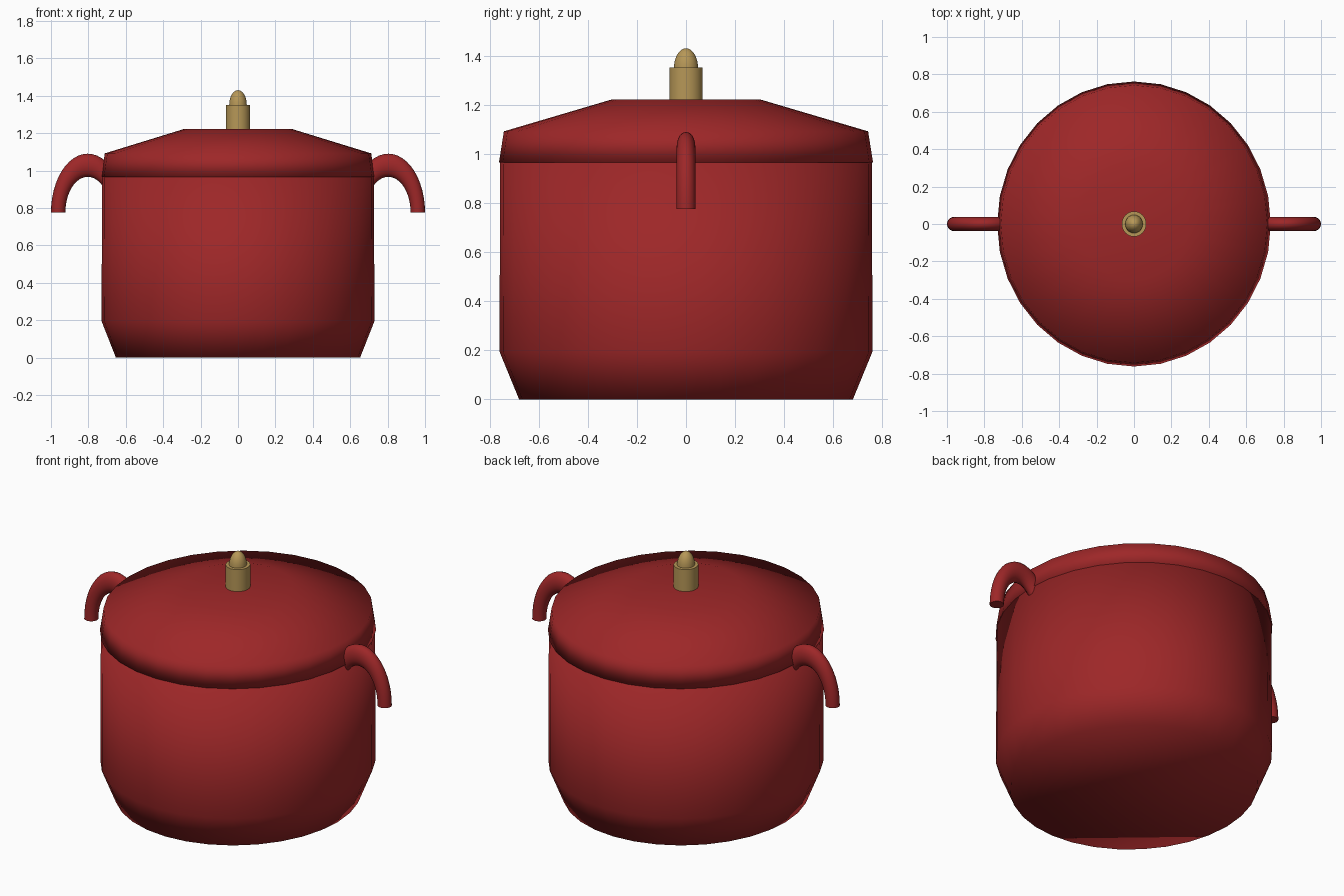
import bpy, bmesh, math

if "Cube" in bpy.data.objects:
    bpy.data.objects.remove(bpy.data.objects["Cube"])

def material(name, rgb):
    m = bpy.data.materials.new(name)
    m.diffuse_color = (*rgb, 1)
    m.use_nodes = True
    m.node_tree.nodes["Principled BSDF"].inputs["Base Color"].default_value = m.diffuse_color
    return m

red = material("enamel red", (0.34, 0.02, 0.021))
brass = material("brass", (0.47, 0.31, 0.095))
SX = 0.96  # the pot is slightly narrower in x than in y

def finish(name, bm, mat, sharp=None):
    bmesh.ops.recalc_face_normals(bm, faces=bm.faces)
    me = bpy.data.meshes.new(name)
    bm.to_mesh(me)
    bm.free()
    ob = bpy.data.objects.new(name, me)
    bpy.context.collection.objects.link(ob)
    me.materials.append(mat)
    bpy.ops.object.select_all(action='DESELECT')
    ob.select_set(True)
    bpy.context.view_layer.objects.active = ob
    if sharp:
        bpy.ops.object.shade_smooth_by_angle(angle=math.radians(sharp))
    else:
        bpy.ops.object.shade_smooth()
    return ob

def loft(bm, rings, closed_ends=True):
    """Skin a list of equal-length point rings, capping both ends."""
    vs = [[bm.verts.new(p) for p in ring] for ring in rings]
    n = len(vs[0])
    for a, b in zip(vs, vs[1:]):
        for i in range(n):
            j = (i + 1) % n
            bm.faces.new((a[i], a[j], b[j], b[i]))
    if closed_ends:
        bm.faces.new(vs[0])
        bm.faces.new(vs[-1])

def lathe(name, profile, mat, n=32, sharp=None):
    bm = bmesh.new()
    loft(bm, [[(SX * r * math.cos(2 * math.pi * i / n),
                r * math.sin(2 * math.pi * i / n), z) for i in range(n)]
              for r, z in profile])
    return finish(name, bm, mat, sharp)

# pot body and lid
lathe("pot_body", [(0.68, 0), (0.76, 0.195), (0.757, 0.97)], red)
lathe("lid", [(0.762, 0.965), (0.742, 1.092), (0.302, 1.222)], red)

# knob post and rounded tip
lathe("knob_post", [(0.068, 1.215), (0.068, 1.352)], brass, sharp=40)
tip = [(0.049 * math.cos(t), 1.35 + 0.08 * math.sin(t))
       for t in (math.pi / 2 * k / 8 for k in range(8))]
lathe("knob_tip", tip + [(0.002, 1.43)], brass, sharp=40)

# side handles: half rings stretched upwards, inner end buried in the pot
def handle(name, side, steps=24, n=16):
    R, r, cx, cz, stretch = 0.158, 0.0385, 0.8035, 0.775, 1.605
    rings = []
    for k in range(steps + 1):
        a = math.pi * k / steps
        ring = []
        for i in range(n):
            b = 2 * math.pi * i / n
            d = R + r * math.cos(b)
            ring.append((side * (cx + d * math.cos(a)), r * math.sin(b),
                         cz + stretch * d * math.sin(a)))
        rings.append(ring)
    bm = bmesh.new()
    loft(bm, rings)
    finish(name, bm, red, sharp=40)

handle("handle_right", 1)
handle("handle_left", -1)
